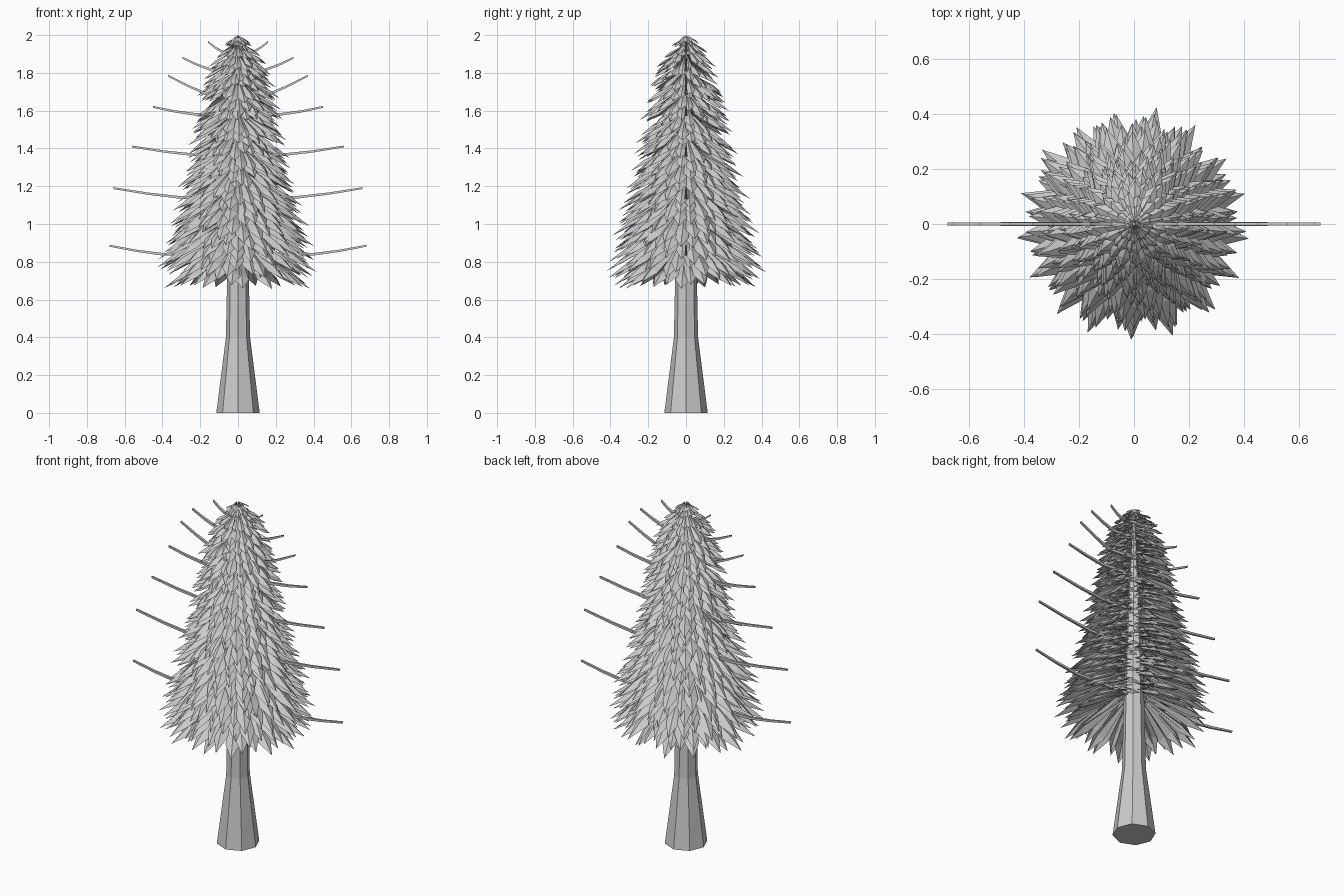
import bpy, bmesh, math, random
from mathutils import Vector

if "Cube" in bpy.data.objects:
    bpy.data.objects.remove(bpy.data.objects["Cube"])

random.seed(4)


def finish(bm, name):
    mesh = bpy.data.meshes.new(name)
    bm.normal_update()
    bm.to_mesh(mesh)
    bm.free()
    ob = bpy.data.objects.new(name, mesh)
    bpy.context.collection.objects.link(ob)
    return ob


def loft(bm, rings):
    # skin equal-sized rings of points and cap both ends
    vs = [[bm.verts.new(p) for p in r] for r in rings]
    n = len(vs[0])
    for a, b in zip(vs, vs[1:]):
        for i in range(n):
            j = (i + 1) % n
            bm.faces.new((a[i], a[j], b[j], b[i]))
    bm.faces.new(vs[0][::-1])
    bm.faces.new(vs[-1])


def envelope(z, table):
    for (z0, r0), (z1, r1) in zip(table, table[1:]):
        if z <= z1:
            return r0 + (r1 - r0) * (z - z0) / (z1 - z0)
    return table[-1][1]


# Trunk: flared octagonal shaft tapering to the tree top
bm = bmesh.new()
profile = [(0, .115), (.4, .064), (.7, .058), (1.2, .045), (1.98, .006)]
loft(bm, [[(r * math.cos(i * math.pi / 4), r * math.sin(i * math.pi / 4), z)
           for i in range(8)] for z, r in profile])
finish(bm, "trunk")

# Foliage: tiers of drooping, creased, pointed leaves
TIPS = [(.66, .385), (.75, .43), (.87, .40), (.95, .385), (1.03, .36), (1.2, .31),
        (1.4, .265), (1.6, .23), (1.75, .185), (1.83, .16), (1.9, .11), (1.95, .07)]


def leaf(bm, ang, r, z_tip, width, drop):
    out = Vector((math.cos(ang), math.sin(ang), 0))
    side = Vector((-out.y, out.x, 0))
    up = Vector((0, 0, 1))

    def pt(t, s, lift=0):
        rad = .01 + (r - .01) * t
        z = z_tip + drop * (1 - t ** 1.2) + lift
        return bm.verts.new(out * rad + side * s + up * z)

    w, h = width / 2, width * .16
    base, tip = pt(0, 0), pt(1, 0)
    ridge = pt(.76, 0, h)
    left, right = pt(.76, w, -h), pt(.76, -w, -h)
    bm.faces.new((base, ridge, left))
    bm.faces.new((base, right, ridge))
    bm.faces.new((ridge, tip, left))
    bm.faces.new((ridge, right, tip))


bm = bmesh.new()
tiers = 22
for k in range(tiers):
    z = .68 + (1.945 - .68) * k / (tiers - 1)
    r = envelope(z, TIPS)
    n = 2 * round(7 + 24 * r)
    for i in range(n):
        ang = (i + .5) * 2 * math.pi / n + random.uniform(-.2, .2) * 2 * math.pi / n
        scale = (1 if i % 2 else .92) * random.uniform(.95, 1.02)
        dz = random.uniform(-.025, .035) * min(1, r / .2)
        width = 2 * math.pi * r * .76 / n * 1.3
        leaf(bm, ang, r * scale, z + dz, width, r * .55)
# Crown point
for i in range(8):
    leaf(bm, (i + .5) * math.pi / 4, .04, 1.96, .03, .04)
finish(bm, "foliage")

# Bare branches: bent four-sided twigs on both sides
BRANCHES = [(.40, .84, .68, .885), (.30, 1.14, .66, 1.19), (.22, 1.365, .56, 1.41),
            (.22, 1.58, .45, 1.62), (.17, 1.69, .37, 1.785), (.14, 1.815, .295, 1.88),
            (.08, 1.91, .16, 1.965)]
bm = bmesh.new()
for jx, jz, tx, tz in BRANCHES:
    mx, mz = (jx + tx) / 2, (jz + tz) / 2 - .004
    for s in (-1, 1):
        rings = []
        for x, z, t in ((0, jz + .01, .009), (jx, jz, .007), (mx, mz, .006), (tx, tz, .005)):
            rings.append([(s * x, s * y * t, z + h * t)
                          for y, h in ((-1, -1), (1, -1), (1, 1), (-1, 1))])
        loft(bm, rings)
finish(bm, "bare_branches")
